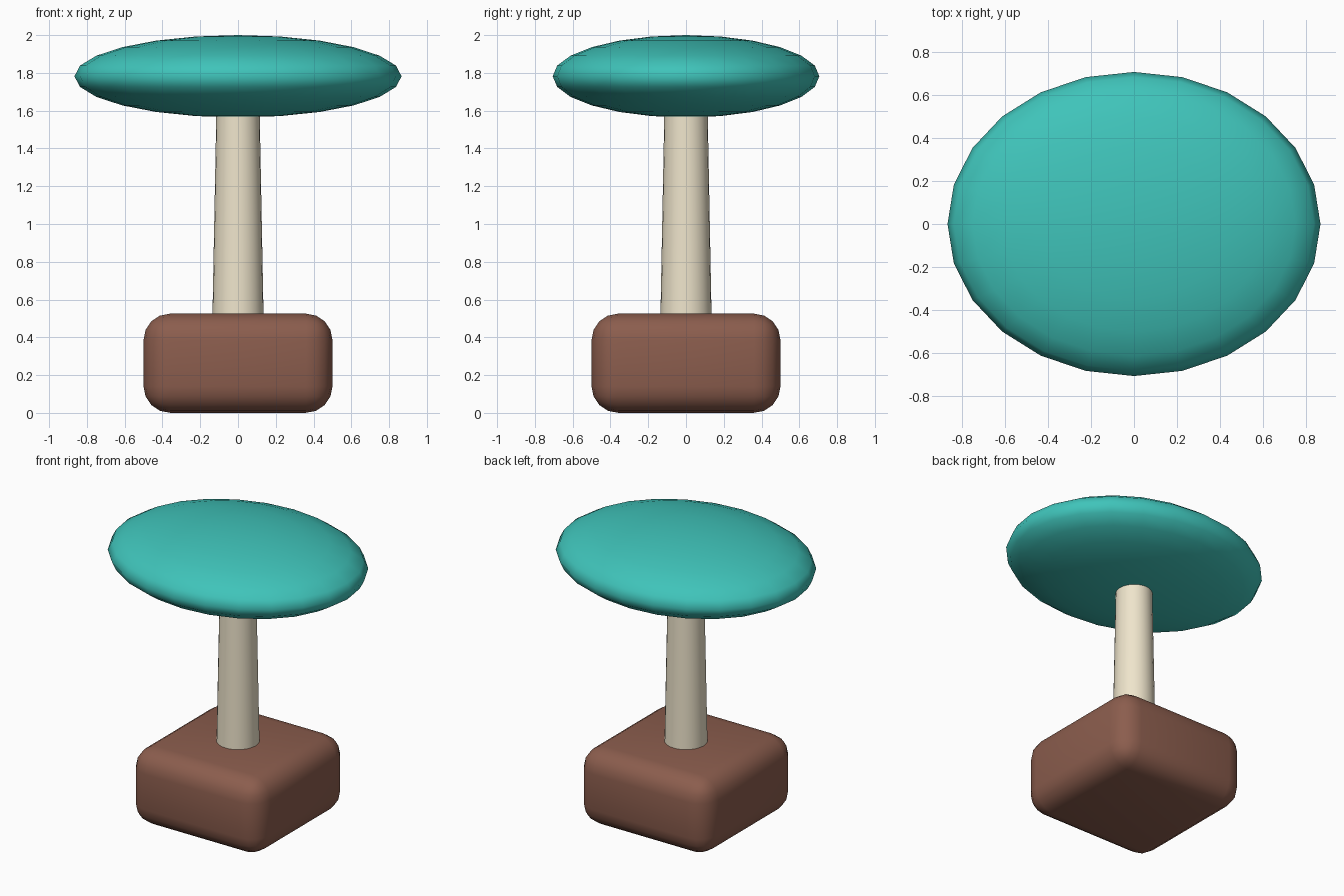
import bpy
import math

if "Cube" in bpy.data.objects:
    bpy.data.objects.remove(bpy.data.objects["Cube"])


def finish(obj, name, colour, angle=40):
    obj.name = name
    mat = bpy.data.materials.new(name + "_colour")
    mat.diffuse_color = (*colour, 1)
    mat.use_nodes = True
    mat.node_tree.nodes["Principled BSDF"].inputs["Base Color"].default_value = mat.diffuse_color
    obj.data.materials.append(mat)
    bpy.ops.object.shade_smooth_by_angle(angle=math.radians(angle))


# Rounded block base
bpy.ops.mesh.primitive_cube_add(size=1, location=(0, 0, 0.263))
base = bpy.context.object
base.scale = (1.0, 1.0, 0.525)
bpy.ops.object.transform_apply(location=False, rotation=False, scale=True)
bevel = base.modifiers.new("rounding", "BEVEL")
bevel.width = 0.14
bevel.segments = 4
bpy.ops.object.modifier_apply(modifier="rounding")
finish(base, "base", (0.26, 0.11, 0.075))

# Tapered stem, ends sunk into base and cap
bpy.ops.mesh.primitive_cone_add(vertices=24, radius1=0.136, radius2=0.113,
                                depth=1.2, location=(0, 0, 1.08))
finish(bpy.context.object, "stem", (0.86, 0.78, 0.60))

# Flattened oval cap
bpy.ops.mesh.primitive_uv_sphere_add(segments=24, ring_count=12, radius=1,
                                     location=(0, 0, 1.782))
cap = bpy.context.object
cap.scale = (0.866, 0.706, 0.218)
bpy.ops.object.transform_apply(location=False, rotation=False, scale=True)
finish(cap, "cap", (0.05, 0.55, 0.49), 80)
